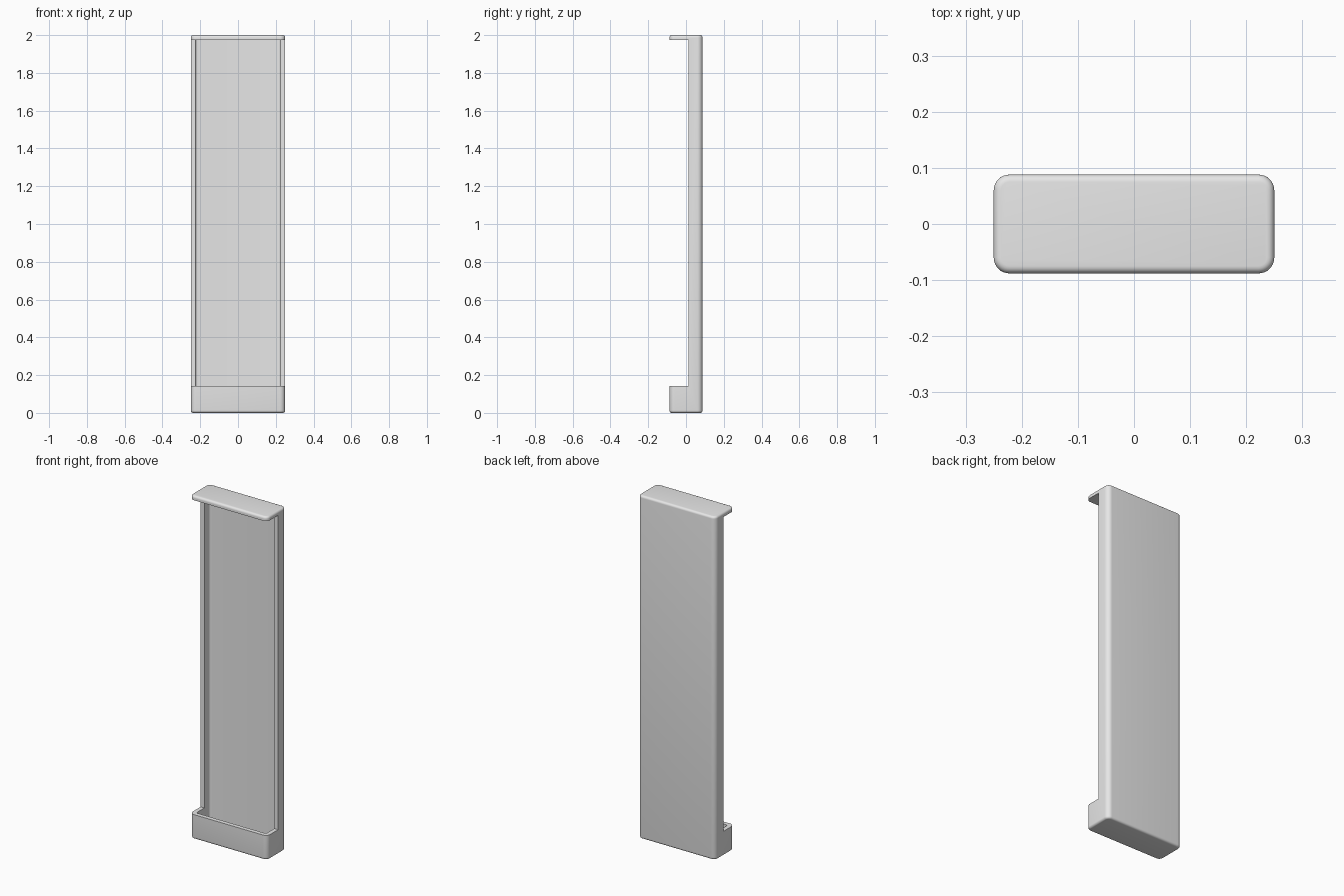
import bpy, bmesh, math
from mathutils import Matrix

cube = bpy.data.objects.get("Cube")
if cube:
    bpy.data.objects.remove(cube, do_unlink=True)

WIDTH, DEPTH, HEIGHT = 0.5, 0.176, 2.0
WALL = 0.025
LIP_TOP = 0.143       # top of the bottom tray
LIP_BACK = 0.012      # depth where the side walls begin

grey = bpy.data.materials.new("light grey")
grey.use_nodes = True
grey.diffuse_color = (0.8, 0.8, 0.8, 1)
grey.node_tree.nodes["Principled BSDF"].inputs["Base Color"].default_value = (0.8, 0.8, 0.8, 1)


def box(name, x, y, z, corner=0.0, rim=0.0):
    """Box from (min, max) ranges, with rounded upright corners and rims."""
    bm = bmesh.new()
    bmesh.ops.create_cube(bm, size=1)
    size = [r[1] - r[0] for r in (x, y, z)]
    centre = [(r[0] + r[1]) / 2 for r in (x, y, z)]
    bm.transform(Matrix.Translation(centre) @ Matrix.Diagonal((*size, 1)))
    if corner:
        upright = [e for e in bm.edges
                   if abs(e.verts[0].co.z - e.verts[1].co.z) > size[2] / 2]
        bmesh.ops.bevel(bm, geom=upright, offset=corner, segments=8,
                        profile=0.5, affect='EDGES')
    if rim:
        rims = [e for e in bm.edges
                if abs(e.verts[0].co.z - e.verts[1].co.z) < 1e-5]
        bmesh.ops.bevel(bm, geom=rims, offset=rim, segments=5,
                        profile=0.5, affect='EDGES')
    mesh = bpy.data.meshes.new(name)
    bm.to_mesh(mesh)
    bm.free()
    obj = bpy.data.objects.new(name, mesh)
    bpy.context.collection.objects.link(obj)
    mesh.materials.append(grey)
    return obj


def cut(target, cutter):
    cutter.hide_render = True
    mod = target.modifiers.new(cutter.name, 'BOOLEAN')
    mod.operation = 'DIFFERENCE'
    mod.solver = 'EXACT'
    mod.object = cutter
    bpy.context.view_layer.objects.active = target
    bpy.ops.object.modifier_apply(modifier=mod.name)
    bpy.data.objects.remove(cutter, do_unlink=True)


hw, hd = WIDTH / 2, DEPTH / 2

# Rounded outer case
case = box("holder_case", (-hw, hw), (-hd, hd), (0, HEIGHT), corner=0.028, rim=0.013)

# Hollow inside with small rounded corners
cut(case, box("cavity_cutter", (-hw + WALL, hw - WALL), (-hd + WALL, hd - WALL),
              (WALL, HEIGHT - WALL), corner=0.012))

# Open front between the bottom tray and the top lid
cut(case, box("front_opening_cutter", (-hw - 0.1, hw + 0.1), (-hd - 0.1, LIP_BACK),
              (LIP_TOP, HEIGHT - WALL)))

# Smooth rounded edges, crisp cut edges
bpy.ops.object.select_all(action='DESELECT')
case.select_set(True)
bpy.context.view_layer.objects.active = case
bpy.ops.object.shade_smooth_by_angle(angle=math.radians(30))
